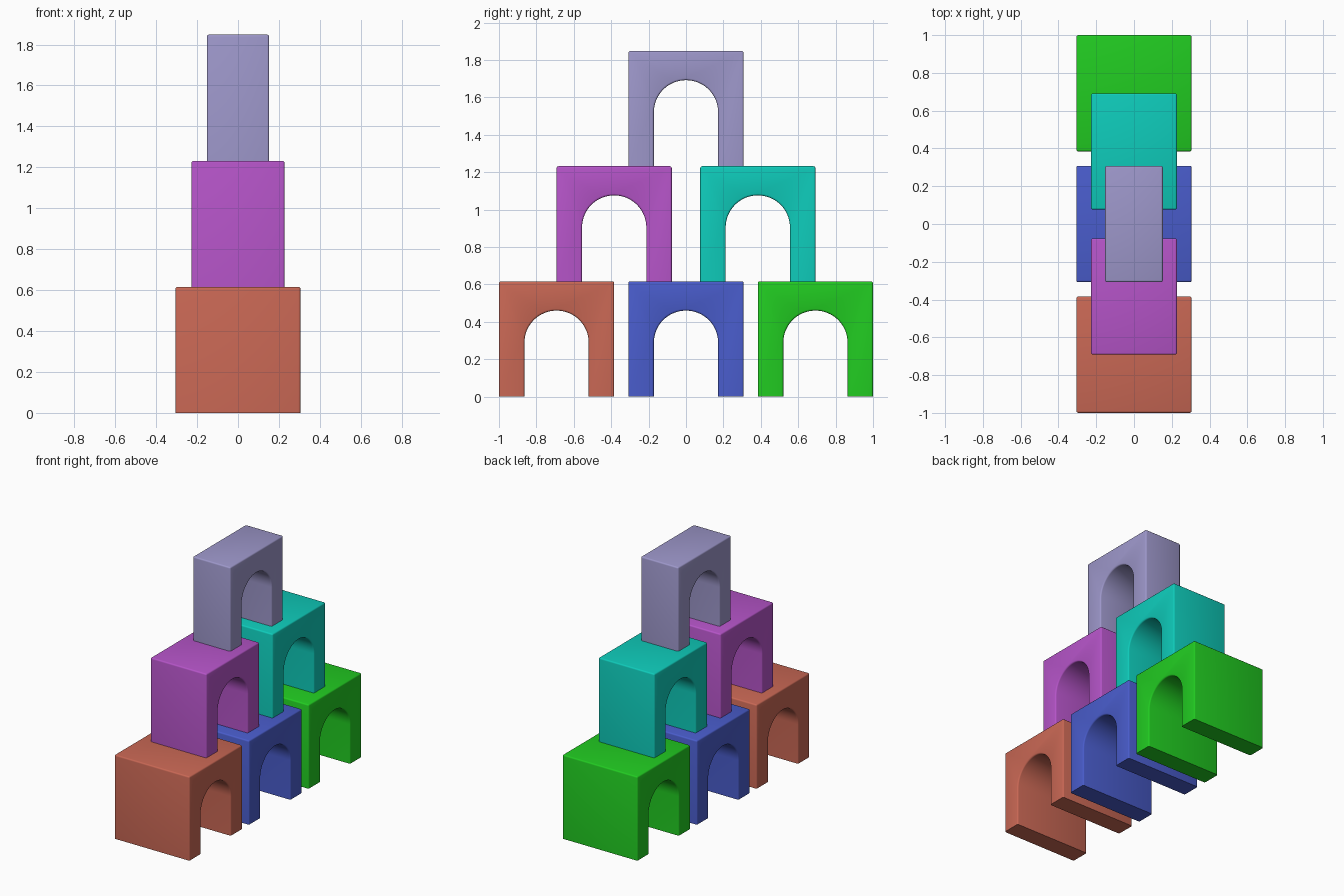
import bpy, bmesh, math

if "Cube" in bpy.data.objects:
    bpy.data.objects.remove(bpy.data.objects["Cube"])

SIZE = 0.616      # block depth and height
RADIUS = 0.172    # arch radius
SPRING = 0.288    # height where the arch starts to curve
BEVEL = 0.01


def linear(c):
    c /= 255
    return c / 12.92 if c <= 0.04045 else ((c + 0.055) / 1.055) ** 2.4


def material(name, rgb):
    mat = bpy.data.materials.new(name)
    mat.diffuse_color = (*[linear(c) for c in rgb], 1)
    mat.use_nodes = True
    mat.node_tree.nodes["Principled BSDF"].inputs["Base Color"].default_value = mat.diffuse_color
    return mat


def arch_block(name, mat, width, y, z):
    # Arch outline in the y-z plane, extruded along x
    h = SIZE / 2
    steps = 32
    outline = [(-RADIUS, 0), (-h, 0), (-h, SIZE), (h, SIZE), (h, 0), (RADIUS, 0)]
    outline += [(RADIUS * math.cos(math.pi * i / steps),
                 SPRING + RADIUS * math.sin(math.pi * i / steps))
                for i in range(steps + 1)]
    bm = bmesh.new()
    face = bm.faces.new([bm.verts.new((-width / 2, a, b)) for a, b in outline])
    ext = bmesh.ops.extrude_face_region(bm, geom=[face])
    moved = [v for v in ext["geom"] if isinstance(v, bmesh.types.BMVert)]
    bmesh.ops.translate(bm, verts=moved, vec=(width, 0, 0))
    bmesh.ops.recalc_face_normals(bm, faces=bm.faces)

    # Round every sharp edge except those around the feet
    edges = [e for e in bm.edges
             if e.calc_face_angle(0) > math.radians(30)
             and max(v.co.z for v in e.verts) > 0.001]
    bmesh.ops.bevel(bm, geom=edges, offset=BEVEL, segments=3, profile=0.5,
                    affect='EDGES', clamp_overlap=True)

    mesh = bpy.data.meshes.new(name)
    bm.to_mesh(mesh)
    bm.free()
    mesh.materials.append(mat)
    obj = bpy.data.objects.new(name, mesh)
    obj.location = (0, y, z)
    bpy.context.collection.objects.link(obj)
    bpy.ops.object.select_all(action='DESELECT')
    obj.select_set(True)
    bpy.context.view_layer.objects.active = obj
    bpy.ops.object.shade_smooth_by_angle(angle=math.radians(35))


# Rows of blocks from bottom to top: width, spacing, then name and colour
rows = [
    (0.61, 0.692, [("front_bottom_arch", "terracotta", (200, 103, 84)),
                   ("middle_bottom_arch", "blue", (73, 92, 203)),
                   ("back_bottom_arch", "green", (33, 203, 33))]),
    (0.455, 0.768, [("front_middle_arch", "magenta", (181, 84, 200)),
                    ("back_middle_arch", "teal", (14, 203, 186))]),
    (0.305, 0, [("top_arch", "lavender", (157, 151, 202))]),
]
for level, (width, gap, blocks) in enumerate(rows):
    for i, (name, colour, rgb) in enumerate(blocks):
        y = (i - (len(blocks) - 1) / 2) * gap
        arch_block(name, material(colour, rgb), width, y, level * SIZE)
